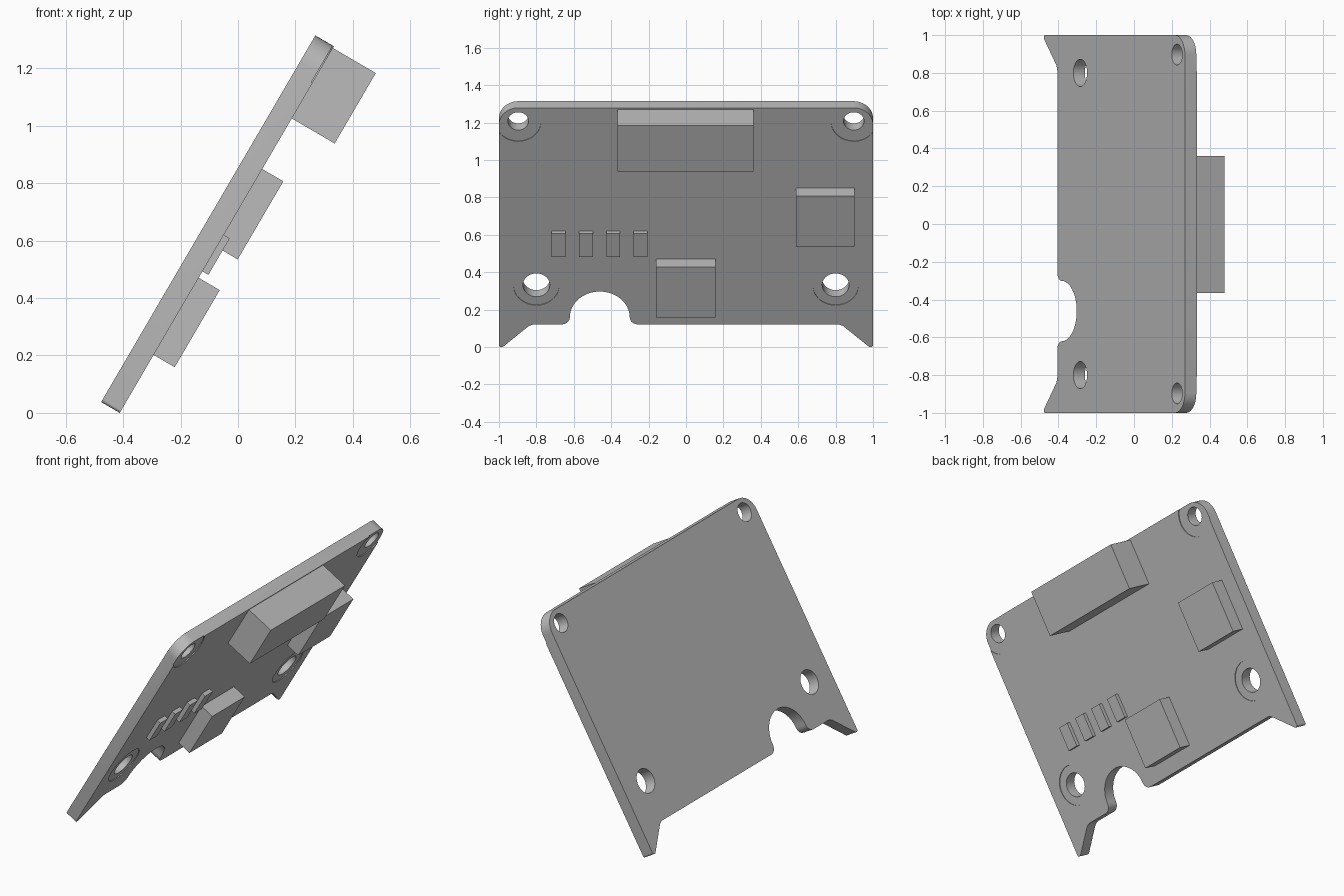
import bpy, bmesh, math
from mathutils import Matrix, Vector

cube = bpy.data.objects.get("Cube")
if cube:
    bpy.data.objects.remove(cube, do_unlink=True)

grey = bpy.data.materials.new("plain_grey")
grey.use_nodes = True
grey.diffuse_color = (0.5, 0.5, 0.5, 1)
grey.node_tree.nodes["Principled BSDF"].inputs["Base Color"].default_value = (0.5, 0.5, 0.5, 1)

# Board frame: local x runs across, y up the slope, z out of the component face
TILT = math.radians(59.7)
C, S = math.cos(TILT), math.sin(TILT)
FRAME = Matrix(((0, C, S, -0.412), (1, 0, 0, 0), (0, S, -C, 0), (0, 0, 0, 1)))
THICK = 0.075
TOP = 1.479
LIP = 0.14


def add_object(name, bm):
    bmesh.ops.recalc_face_normals(bm, faces=bm.faces)
    mesh = bpy.data.meshes.new(name)
    bm.to_mesh(mesh)
    bm.free()
    mesh.materials.append(grey)
    obj = bpy.data.objects.new(name, mesh)
    obj.matrix_world = FRAME
    bpy.context.collection.objects.link(obj)
    return obj


def box(name, x0, x1, y0, y1, height):
    bm = bmesh.new()
    size = Matrix.Diagonal((x1 - x0, y1 - y0, height, 1))
    place = Matrix.Translation(((x0 + x1) / 2, (y0 + y1) / 2, height / 2))
    bmesh.ops.create_cube(bm, size=1, matrix=place @ size)
    return add_object(name, bm)


def rounded(corners):
    """Replace each (x, y, radius) corner by a tangent arc."""
    out = []
    for i, (x, y, r) in enumerate(corners):
        p = Vector((x, y))
        a = (Vector(corners[i - 1][:2]) - p).normalized()
        b = (Vector(corners[(i + 1) % len(corners)][:2]) - p).normalized()
        half = a.angle(b) / 2
        centre = p + (a + b).normalized() * r / math.sin(half)
        start = p + a * r / math.tan(half) - centre
        end = p + b * r / math.tan(half) - centre
        sweep = start.angle_signed(end)
        steps = max(4, int(r * 100))
        for k in range(steps + 1):
            out.append(centre + Matrix.Rotation(-sweep * k / steps, 2) @ start)
    return out


# Board outline: feet, lower edge with cable notch, rounded top corners
foot = [(-1, 0, 0.012), (-0.98, 0, 0.015), (-0.83, LIP, 0.06)]
notch = [(-0.621, LIP, 0.044), (-0.621, 0.344, 0.16), (-0.301, 0.344, 0.16), (-0.301, LIP, 0.044)]
mirrored_foot = [(-x, y, r) for x, y, r in reversed(foot)]
outline = foot + notch + mirrored_foot + [(1, TOP, 0.105), (-1, TOP, 0.105)]

bm = bmesh.new()
verts = [bm.verts.new((p.x, p.y, -THICK)) for p in rounded(outline)]
face = bm.faces.new(verts)
bmesh.ops.remove_doubles(bm, verts=bm.verts, dist=0.0005)
grown = bmesh.ops.extrude_face_region(bm, geom=list(bm.faces))["geom"]
bmesh.ops.translate(bm, vec=(0, 0, THICK), verts=[v for v in grown if isinstance(v, bmesh.types.BMVert)])
board = add_object("board", bm)


def cut_round(x, y, radius, bottom):
    bm = bmesh.new()
    depth = 0.1 - bottom
    bmesh.ops.create_cone(bm, cap_ends=True, segments=48, radius1=radius, radius2=radius, depth=depth,
                          matrix=Matrix.Translation((x, y, bottom + depth / 2)))
    cutter = add_object("hole_cutter", bm)
    cutter.hide_render = True
    mod = board.modifiers.new("hole", 'BOOLEAN')
    mod.operation = 'DIFFERENCE'
    mod.solver = 'EXACT'
    mod.object = cutter
    return cutter


# Mounting holes, each with a shallow round recess on the component face
cutters = []
for side in (-1, 1):
    for x, y, radius in ((0.897, 1.396, 0.055), (0.8, 0.381, 0.072)):
        cutters.append(cut_round(side * x, y, 0.122, -0.005))
        cutters.append(cut_round(side * x, y, radius, -0.2))

bpy.ops.object.select_all(action='DESELECT')
board.select_set(True)
bpy.context.view_layer.objects.active = board
for mod in list(board.modifiers):
    bpy.ops.object.modifier_apply(modifier=mod.name)
for cutter in cutters:
    bpy.data.objects.remove(cutter, do_unlink=True)
bpy.ops.object.shade_smooth_by_angle(angle=math.radians(30))

# Components
box("top_connector", -0.365, 0.36, 1.188, 1.472, 0.173)
box("side_connector", 0.589, 0.902, 0.669, 0.984, 0.085)
box("lower_connector", -0.16, 0.157, 0.234, 0.545, 0.085)
for i in range(4):
    x = -0.718 + i * 0.146
    box(f"small_chip_{i + 1}", x, x + 0.074, 0.571, 0.718, 0.024)
